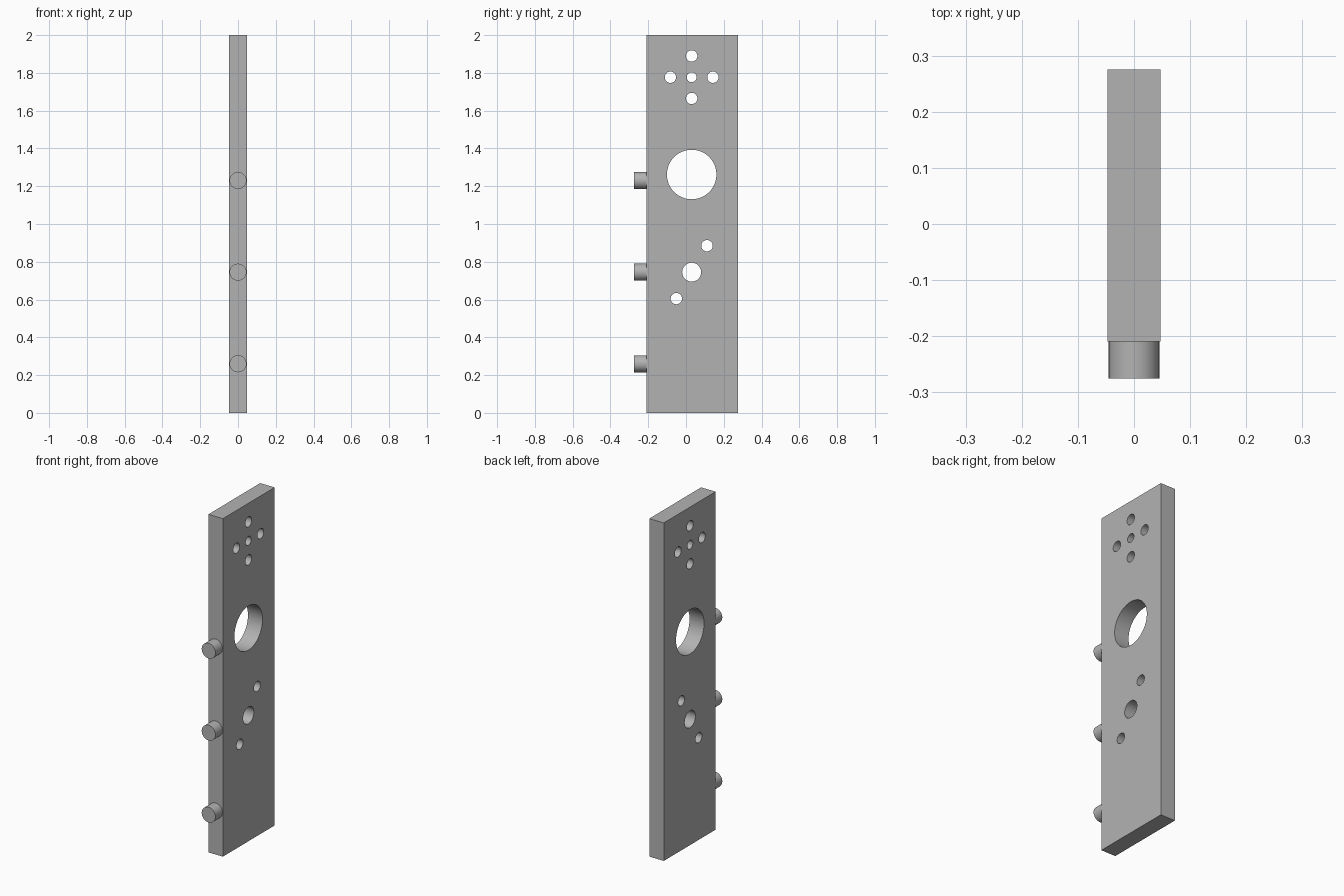
import bpy, math

if "Cube" in bpy.data.objects:
    bpy.data.objects.remove(bpy.data.objects["Cube"])

metal = bpy.data.materials.new("plain grey")
metal.diffuse_color = (0.45, 0.45, 0.45, 1)
metal.use_nodes = True
metal.node_tree.nodes["Principled BSDF"].inputs["Base Color"].default_value = metal.diffuse_color

FRONT, BACK, HALF = -0.209, 0.275, 0.0475
MID = 0.03  # y of the hole centre line


def cylinder(name, loc, radius, depth, rot, sides=64):
    bpy.ops.mesh.primitive_cylinder_add(vertices=sides, radius=radius, depth=depth,
                                        location=loc, rotation=rot)
    ob = bpy.context.object
    ob.name = name
    ob.data.materials.append(metal)
    return ob


def smooth(ob):
    bpy.ops.object.select_all(action='DESELECT')
    ob.select_set(True)
    bpy.context.view_layer.objects.active = ob
    bpy.ops.object.shade_smooth_by_angle(angle=math.radians(30))


# Flat upright plate
bpy.ops.mesh.primitive_cube_add(size=1, location=(0, (FRONT + BACK) / 2, 1))
plate = bpy.context.object
plate.name = "plate"
plate.scale = (2 * HALF, BACK - FRONT, 2)
bpy.ops.object.transform_apply(location=True, rotation=True, scale=True)
plate.data.materials.append(metal)

# Through holes: y, z, radius
holes = [(MID, 1.262, 0.131), (MID, 0.745, 0.05), (MID, 1.777, 0.026)]
holes += [(MID + s * 0.081, 0.745 + s * 0.14, 0.03) for s in (-1, 1)]
holes += [(MID + 0.1125 * a, 1.777 + 0.1125 * b, 0.03)
          for a, b in ((1, 0), (-1, 0), (0, 1), (0, -1))]
for y, z, r in holes:
    cutter = cylinder("hole_cutter", (0, y, z), r, 0.4, (0, math.pi / 2, 0))
    mod = plate.modifiers.new("hole", 'BOOLEAN')
    mod.operation = 'DIFFERENCE'
    mod.solver = 'EXACT'
    mod.object = cutter
    bpy.context.view_layer.objects.active = plate
    bpy.ops.object.modifier_apply(modifier=mod.name)
    bpy.data.objects.remove(cutter)
smooth(plate)

# Round pegs on the front edge
for i, z in enumerate((0.26, 0.745, 1.23)):
    peg = cylinder(f"peg_{i + 1}", (0, (FRONT - 0.275) / 2, z), 0.045,
                   FRONT + 0.275, (math.pi / 2, 0, 0))
    smooth(peg)
